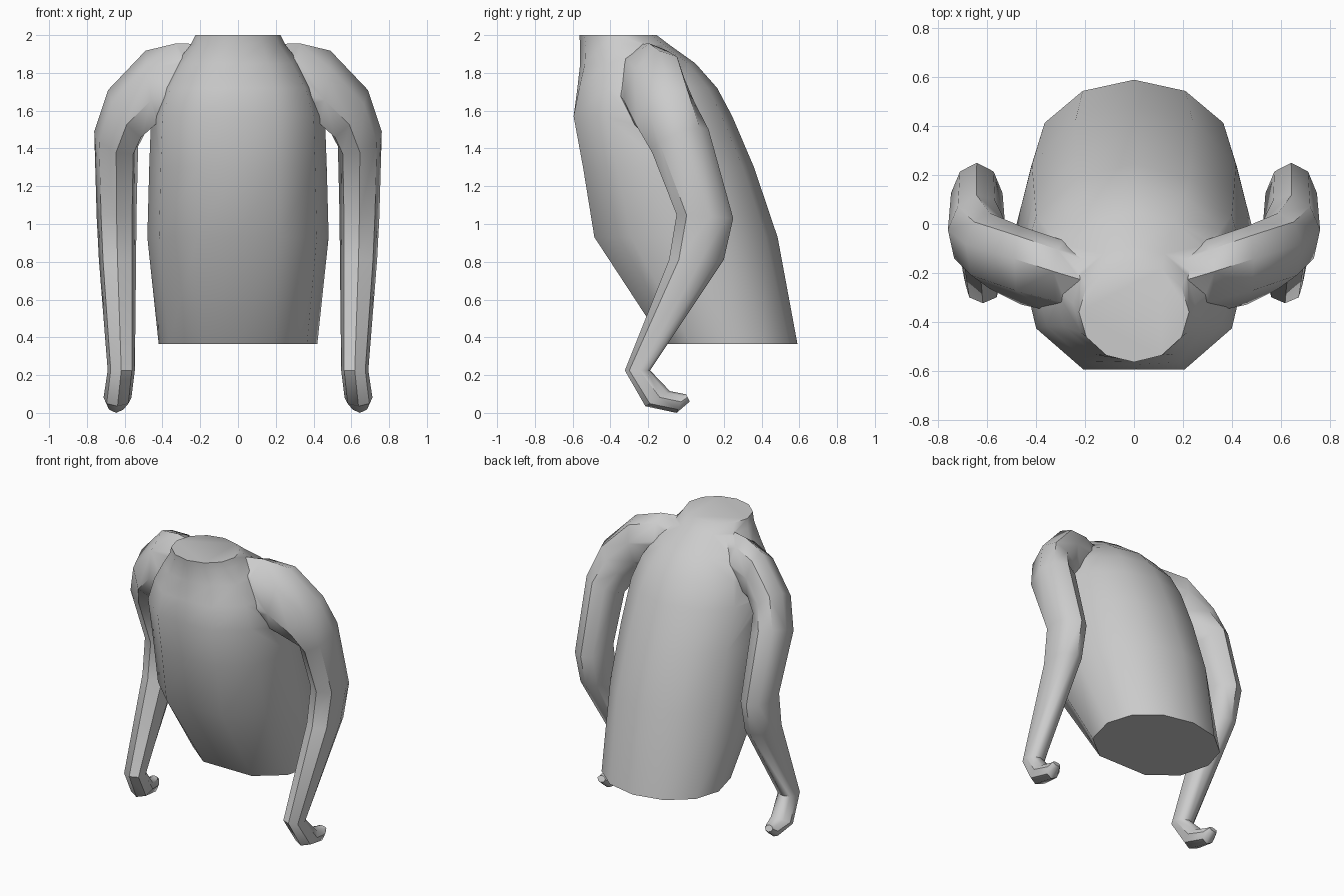
import bpy, bmesh, math
from mathutils import Vector

if "Cube" in bpy.data.objects:
    bpy.data.objects.remove(bpy.data.objects["Cube"])


def loft(name, rings):
    """Skin a list of equal-sized point rings and cap both ends."""
    bm = bmesh.new()
    vr = [[bm.verts.new(p) for p in r] for r in rings]
    n = len(vr[0])
    for a, b in zip(vr, vr[1:]):
        for i in range(n):
            j = (i + 1) % n
            bm.faces.new((a[i], a[j], b[j], b[i]))
    bm.faces.new(vr[0])
    bm.faces.new(vr[-1])
    bmesh.ops.recalc_face_normals(bm, faces=bm.faces)
    me = bpy.data.meshes.new(name)
    bm.to_mesh(me)
    bm.free()
    ob = bpy.data.objects.new(name, me)
    bpy.context.collection.objects.link(ob)
    return ob


# Torso: 12-sided section, flat chest in front blending into a round neck
half = [(0, -1), (.45, -1), (.87, -.6), (1, 0), (.87, .5), (.5, .87), (0, 1)]
boxy = half + [(-x, y) for x, y in half[-2:0:-1]]
round_ = [(math.sin(k * math.pi / 6), -math.cos(k * math.pi / 6)) for k in range(12)]

# height, half width, front y, back y, chest flatness
levels = [
    (.365, .42, -.115, .59, 1),
    (.93, .48, -.485, .485, 1),
    (1.3, .47, -.545, .36, 1),
    (1.57, .46, -.595, .245, 1),
    (1.72, .41, -.575, .165, .8),
    (1.85, .33, -.56, .05, .4),
    (1.95, .25, -.56, -.09, .1),
    (2.0, .225, -.565, -.155, 0),
]
rings = []
for z, w, yf, yb, f in levels:
    cy, ry = (yf + yb) / 2, (yb - yf) / 2
    rings.append([(w * (bx * f + cx * (1 - f)), cy + ry * (by * f + c * (1 - f)), z)
                  for (bx, by), (cx, c) in zip(boxy, round_)])
torso = loft("torso", rings)

# Arm: section rounded at the back and faceted at the front
angles = [math.radians(a) for a in (-80, -40, 0, 40, 80, 130, 180, 230)]

# centre, half vector to the outside, half vector to the back
stations = [
    ((.12, -.26, 1.77), (.06, 0, .18), (0, .12, .03)),
    ((.28, -.22, 1.76), (.05, 0, .19), (0, .15, .05)),
    ((.46, -.17, 1.715), (.03, 0, .195), (0, .16, .06)),
    ((.59, -.11, 1.585), (.10, 0, .115), (0, .155, .06)),
    ((.645, -.03, 1.44), (.118, -.02, .04), (0, .15, .06)),
    ((.643, .10, 1.04), (.107, 0, 0), (0, .15, -.01)),
    ((.638, .055, .81), (.10, 0, 0), (0, .145, 0)),
    ((.618, -.257, .225), (.073, 0, 0), (0, .067, 0)),
    ((.638, -.15, .075), (.075, 0, 0), (0, .065, .04)),
    ((.645, -.03, .05), (.05, 0, 0), (0, .02, .05)),
    ((.65, .01, .08), (.03, 0, 0), (0, -.01, .02)),
]


def arm(name, side):
    rs = []
    for c, u, v in stations:
        c, u, v = Vector(c), Vector(u), Vector(v)
        pts = [c + u * math.sin(a) + v * math.cos(a) for a in angles]
        rs.append([(p.x * side, p.y, p.z) for p in pts])
    return loft(name, rs)


# Weld both arms into the torso as one skin
bpy.context.view_layer.objects.active = torso
for name, side in (("left_arm", 1), ("right_arm", -1)):
    limb = arm(name, side)
    mod = torso.modifiers.new(name, 'BOOLEAN')
    mod.operation = 'UNION'
    mod.solver = 'EXACT'
    mod.object = limb
    bpy.ops.object.modifier_apply(modifier=mod.name)
    bpy.data.objects.remove(limb)

torso.select_set(True)
bpy.ops.object.shade_smooth_by_angle(angle=math.radians(45))
